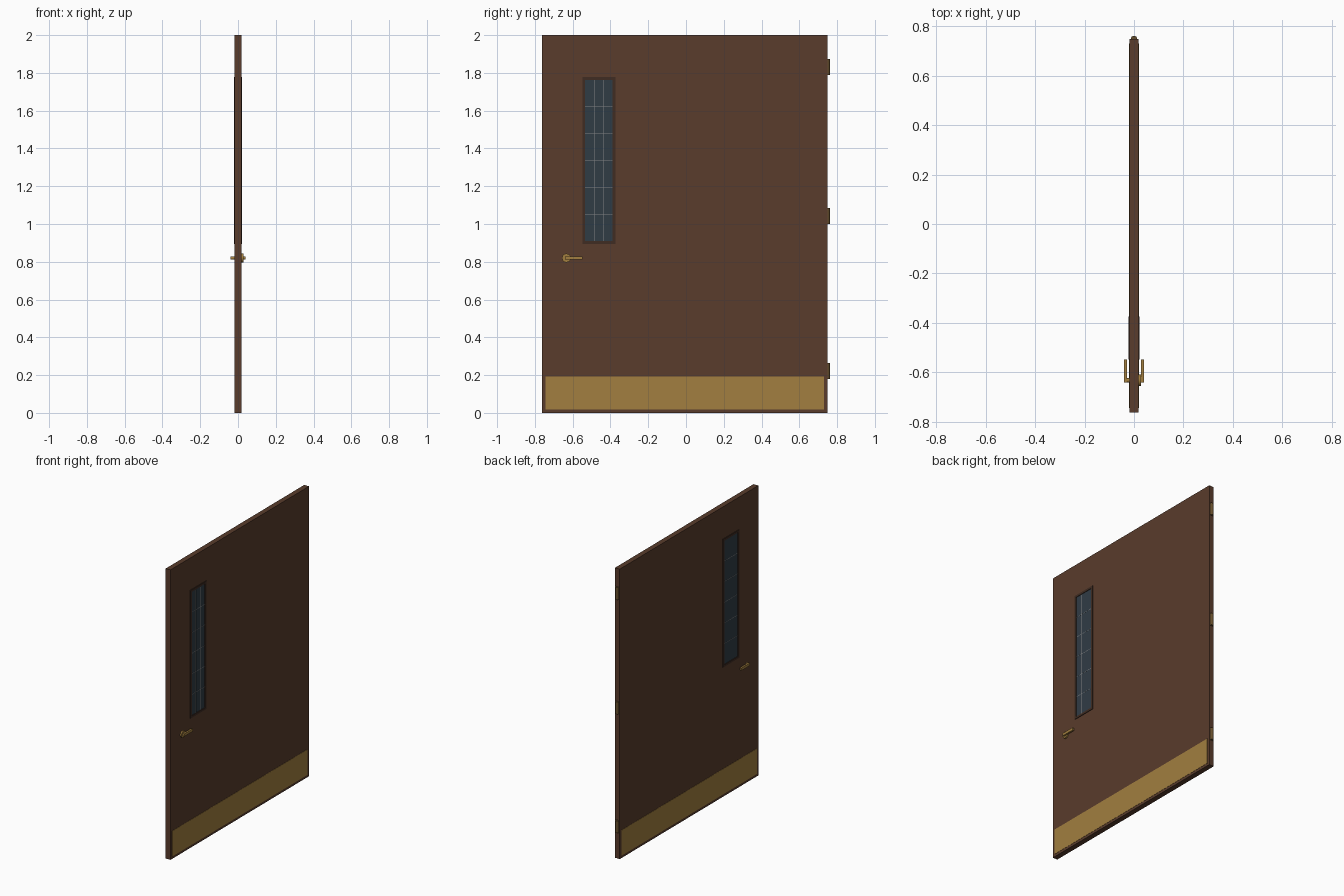
import bpy, math

if "Cube" in bpy.data.objects:
    bpy.data.objects.remove(bpy.data.objects["Cube"])


def material(name, rgb):
    m = bpy.data.materials.new(name)
    m.diffuse_color = (*rgb, 1)
    m.use_nodes = True
    m.node_tree.nodes["Principled BSDF"].inputs["Base Color"].default_value = m.diffuse_color
    return m


WOOD = material("wood", (0.10, 0.045, 0.025))
TRIM = material("dark_trim", (0.05, 0.025, 0.016))
BRASS = material("brass", (0.36, 0.21, 0.05))
BRONZE = material("bronze", (0.13, 0.075, 0.025))
GLASS = material("glass", (0.03, 0.045, 0.06))
WIRE = material("wire", (0.25, 0.25, 0.25))


def box(name, x, y, z, mat):
    """Box from (min, max) ranges on each axis."""
    bpy.ops.mesh.primitive_cube_add(size=1, location=[sum(r) / 2 for r in (x, y, z)])
    o = bpy.context.object
    o.name = name
    o.scale = [r[1] - r[0] for r in (x, y, z)]
    bpy.ops.object.transform_apply(location=False, rotation=False)
    o.data.materials.append(mat)
    return o


def cylinder(name, radius, depth, loc, mat, along_x=False):
    bpy.ops.mesh.primitive_cylinder_add(vertices=24, radius=radius, depth=depth, location=loc,
                                        rotation=(0, math.pi / 2 if along_x else 0, 0))
    o = bpy.context.object
    o.name = name
    o.data.materials.append(mat)
    bpy.ops.object.shade_smooth_by_angle()
    return o


# Door slab
T = 0.018
Y0, Y1 = -0.762, 0.748
box("door_slab", (-T, T), (Y0, Y1), (0, 2), WOOD)

# Brass kick plates on both faces
for side, s in (("right", 1), ("left", -1)):
    box("kick_plate_" + side, sorted((s * T, s * (T + 0.0015))), (-0.744, 0.730), (0.017, 0.193), BRASS)

# Wired vision panel, showing on both faces
WY0, WY1, WZ0, WZ1, B = -0.549, -0.374, 0.894, 1.778, 0.015
F = 0.022
box("window_glass", (-T - 0.0003, T + 0.0003), (WY0 + B, WY1 - B), (WZ0 + B, WZ1 - B), GLASS)
box("window_frame_bottom", (-F, F), (WY0, WY1), (WZ0, WZ0 + B), TRIM)
box("window_frame_top", (-F, F), (WY0, WY1), (WZ1 - B, WZ1), TRIM)
box("window_frame_front", (-F, F), (WY0, WY0 + B), (WZ0 + B, WZ1 - B), TRIM)
box("window_frame_back", (-F, F), (WY1 - B, WY1), (WZ0 + B, WZ1 - B), TRIM)

# Wire grid: two uprights and five crossbars
W, H = 0.0187, 0.0012
for i in (1, 2):
    y = WY0 + B + (WY1 - WY0 - 2 * B) * i / 3
    box(f"window_wire_upright_{i}", (-W, W), (y - H, y + H), (WZ0 + B, WZ1 - B), WIRE)
for i in range(1, 6):
    z = WZ0 + B + (WZ1 - WZ0 - 2 * B) * i / 6
    box(f"window_wire_crossbar_{i}", (-W, W), (WY0 + B, WY1 - B), (z - H, z + H), WIRE)

# Lever handles, joined by a spindle, with a rose on the right face
HY, HZ = -0.633, 0.82
cylinder("handle_rose", 0.023, 0.010, (T + 0.005, HY, HZ), BRASS, True)
cylinder("handle_spindle", 0.009, 0.076, (0, HY, HZ), BRASS, True)
for side, s in (("right", 1), ("left", -1)):
    box("handle_lever_" + side, sorted((s * 0.028, s * 0.040)), (HY - 0.008, -0.548),
        (HZ - 0.009, HZ + 0.009), BRASS)

# Hinge knuckles on the back edge
for i, z in enumerate((0.222, 1.042, 1.832), 1):
    cylinder(f"hinge_{i}", 0.0125, 0.084, (0, 0.7495, z), BRONZE)
